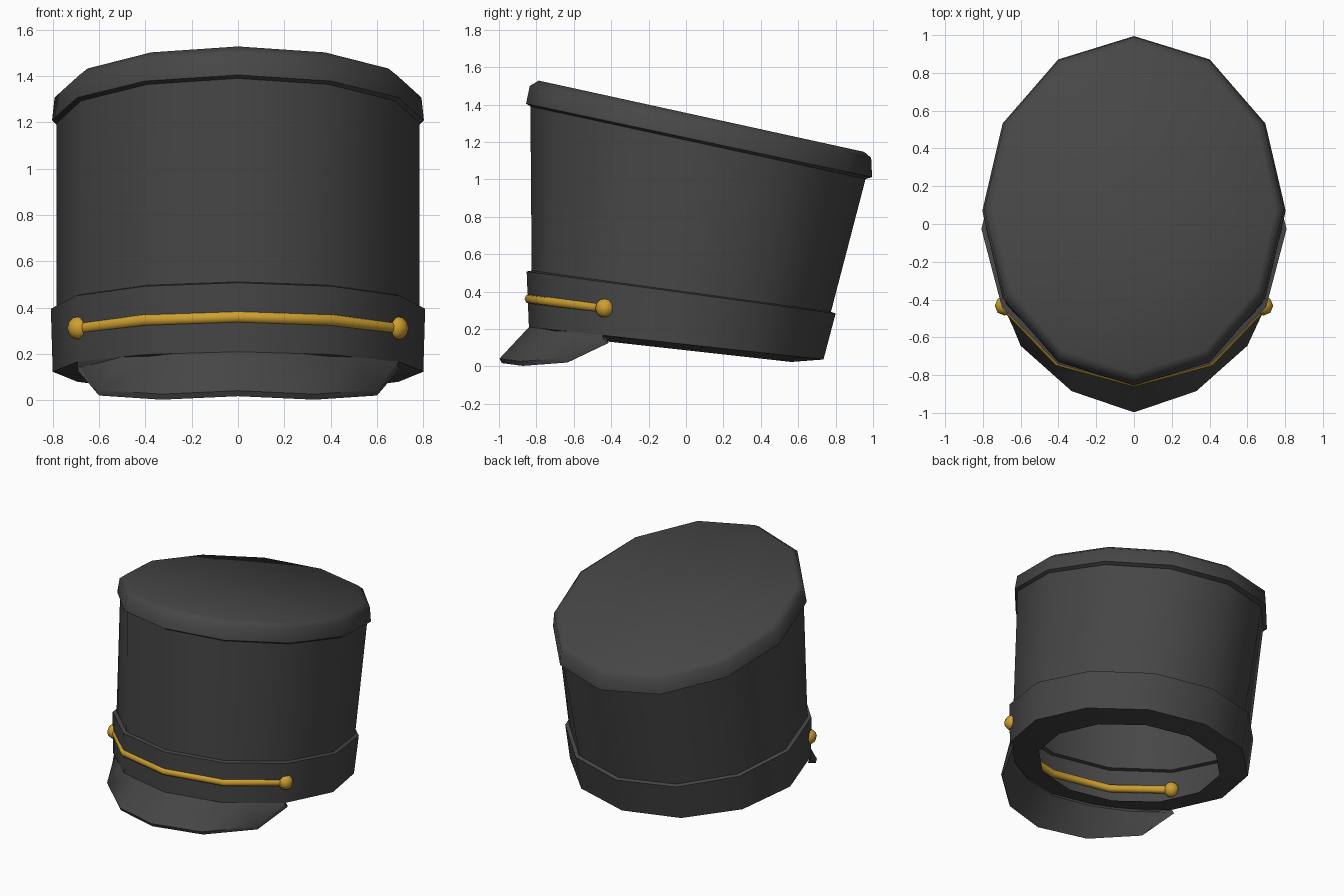
import bpy, bmesh, math
from mathutils import Vector

if "Cube" in bpy.data.objects:
    bpy.data.objects.remove(bpy.data.objects["Cube"])

SIDES = 12


def material(name, rgb):
    m = bpy.data.materials.new(name)
    m.diffuse_color = (*rgb, 1)
    m.use_nodes = True
    m.node_tree.nodes["Principled BSDF"].inputs["Base Color"].default_value = m.diffuse_color
    return m


CLOTH = material("charcoal cloth", (0.062, 0.062, 0.062))
GOLD = material("gold trim", (0.62, 0.35, 0.03))


def finish(name, bm, mat, angle=40):
    bmesh.ops.recalc_face_normals(bm, faces=bm.faces) if name == "visor" else None
    me = bpy.data.meshes.new(name)
    bm.to_mesh(me)
    bm.free()
    me.materials.append(mat)
    me.shade_smooth()
    me.set_sharp_from_angle(angle=math.radians(angle))
    ob = bpy.data.objects.new(name, me)
    bpy.context.collection.objects.link(ob)
    return ob


def ring_point(ring, i):
    # tilted oval: half width, front (y, z), back (y, z)
    hx, yf, zf, yb, zb = ring
    a = 2 * math.pi * i / SIDES
    t = (1 - math.cos(a)) / 2
    return Vector((hx * math.sin(a), yf + (yb - yf) * t, zf + (zb - zf) * t))


def loft(name, rings, cap=False, angle=40):
    bm = bmesh.new()
    loops = [[bm.verts.new(ring_point(r, i)) for i in range(SIDES)] for r in rings]
    for lo, hi in zip(loops, loops[1:]):
        for i in range(SIDES):
            j = (i + 1) % SIDES
            bm.faces.new((lo[i], lo[j], hi[j], hi[i]))
    if cap:
        bm.faces.new(loops[-1])
    return finish(name, bm, CLOTH, angle)


# Tilted ovals shared between the parts
BAND_LOW = (0.80, -0.84, 0.21, 0.735, 0.037)
BAND_TOP = (0.808, -0.852, 0.508, 0.80, 0.283)
BODY_LOW = (0.783, -0.825, 0.512, 0.775, 0.292)
BODY_TOP = (0.783, -0.832, 1.39, 0.96, 1.002)

# Head band with its inward lip underneath
loft("head_band", [(0.60, -0.66, 0.16, 0.563, 0.024), BAND_LOW, BAND_TOP, BODY_LOW])

# Tall body
loft("hat_body", [BODY_LOW, BODY_TOP])

# Slanted crown with a bevelled rim
loft("crown", [BODY_TOP,
               (0.803, -0.855, 1.405, 0.995, 1.012),
               (0.792, -0.835, 1.50, 0.99, 1.115),
               (0.75, -0.787, 1.528, 0.953, 1.147)], cap=True, angle=50)

# Visor: slab from the band's lower front edge to a dropped outer edge
bm = bmesh.new()
half = [(0.69, -0.425, 0.15), (0.60, -0.645, 0.045), (0.33, -0.885, 0.027), (0, -0.997, 0.042)]
outer = half + [(-x, y, z) for x, y, z in half[-2::-1]]
inner = [ring_point(BAND_LOW, k) for k in (2, 1.35, 0.7, 0, -0.7, -1.35, -2)]
# keep the inner edge on the straight sides of the band
p0, p1, p2 = (ring_point(BAND_LOW, k) for k in range(3))
right = [p2, p2.lerp(p1, 0.65), p1.lerp(p0, 0.3), p0]
inner = right + [Vector((-p.x, p.y, p.z)) for p in right[-2::-1]]
drop = Vector((0, 0.012, -0.024))
rows = [[bm.verts.new(Vector(p) + d) for p in row]
        for row, d in ((inner, Vector()), (outer, Vector()), (outer, drop), (inner, drop))]
for k in range(4):
    a, b = rows[k], rows[(k + 1) % 4]
    for i in range(6):
        bm.faces.new((a[i], a[i + 1], b[i + 1], b[i]))
for i in (0, 6):
    bm.faces.new([r[i] for r in rows])
finish("visor", bm, CLOTH)

# Gold cord across the front, bent at the band's corners
path = [(-0.69, -0.425, 0.31), (-0.402, -0.728, 0.347), (0, -0.836, 0.361),
        (0.402, -0.728, 0.347), (0.69, -0.425, 0.31)]
bm = bmesh.new()
loops = []
for i, p in enumerate(path):
    d = Vector(path[min(i + 1, 4)]) - Vector(path[max(i - 1, 0)])
    side = d.cross(Vector((0, 0, 1))).normalized()
    up = side.cross(d).normalized()
    loops.append([bm.verts.new(Vector(p) + 0.027 * (side * math.cos(math.tau * k / 8)
                                                    + up * math.sin(math.tau * k / 8)))
                  for k in range(8)])
for a, b in zip(loops, loops[1:]):
    for k in range(8):
        n = (k + 1) % 8
        bm.faces.new((a[k], a[n], b[n], b[k]))
bmesh.ops.recalc_face_normals(bm, faces=bm.faces)
finish("gold_cord", bm, GOLD, 50)

# Gold buttons at the cord ends
for name, s in (("right_button", 1), ("left_button", -1)):
    bm = bmesh.new()
    bmesh.ops.create_uvsphere(bm, u_segments=8, v_segments=6, radius=0.052)
    bmesh.ops.translate(bm, verts=bm.verts, vec=(s * 0.685, -0.433, 0.312))
    finish(name, bm, GOLD, 50)
